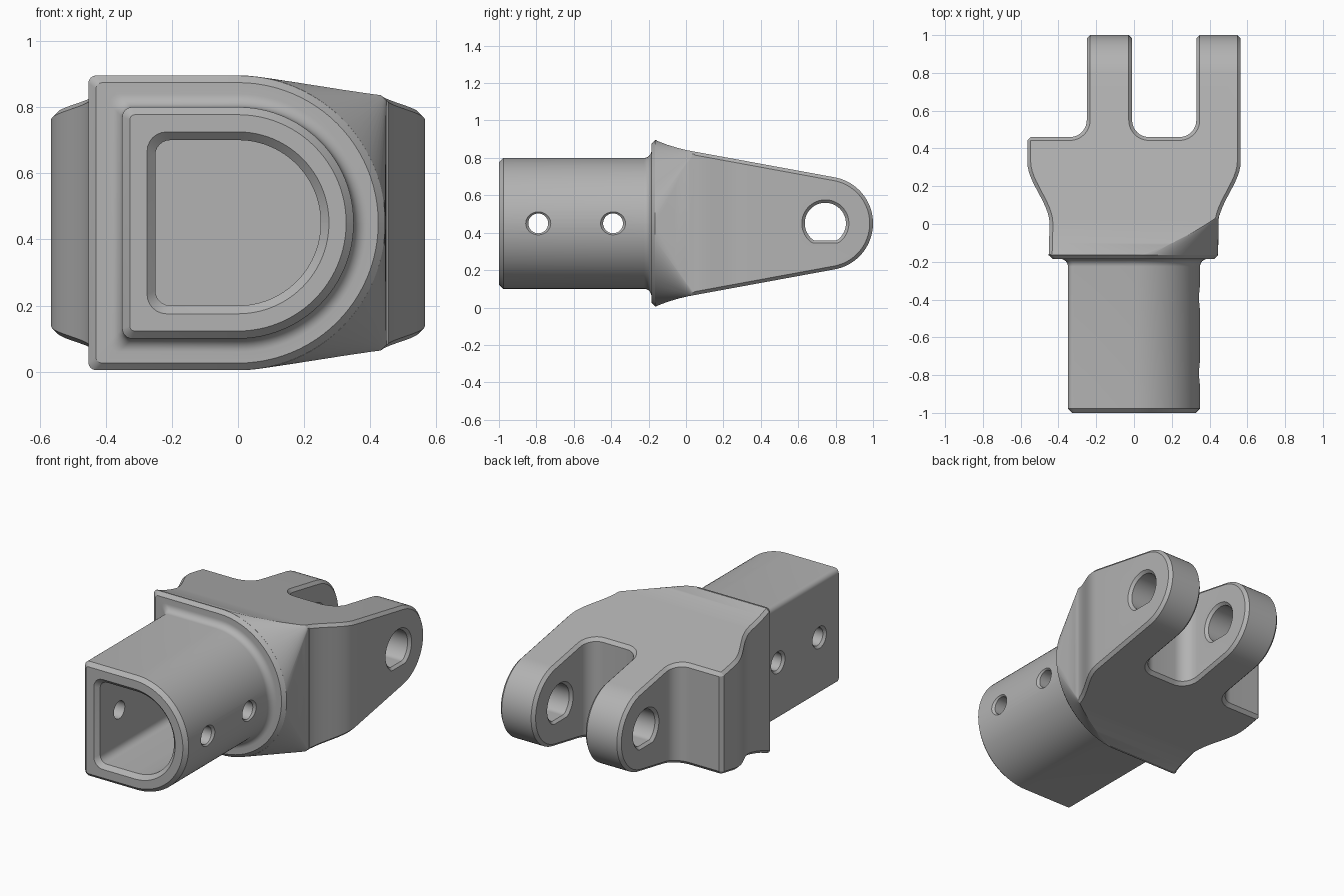
import bpy, bmesh, math
from math import sin, cos, pi, radians

if "Cube" in bpy.data.objects:
    bpy.data.objects.remove(bpy.data.objects["Cube"])

MID = 0.45  # height of the centre line

metal = bpy.data.materials.new("grey_metal")
metal.use_nodes = True
GREY = (0.45, 0.45, 0.45, 1)
metal.diffuse_color = GREY
metal.node_tree.nodes["Principled BSDF"].inputs["Base Color"].default_value = GREY


def loft(name, sections):
    """Skin a list of matching closed loops and cap both ends."""
    bm = bmesh.new()
    rings = [[bm.verts.new(p) for p in s] for s in sections]
    n = len(rings[0])
    for a, b in zip(rings, rings[1:]):
        for i in range(n):
            j = (i + 1) % n
            bm.faces.new((a[i], a[j], b[j], b[i]))
    bm.faces.new(rings[0])
    bm.faces.new(rings[-1])
    bmesh.ops.recalc_face_normals(bm, faces=bm.faces)
    mesh = bpy.data.meshes.new(name)
    bm.to_mesh(mesh)
    bm.free()
    mesh.materials.append(metal)
    ob = bpy.data.objects.new(name, mesh)
    bpy.context.collection.objects.link(ob)
    return ob


def apply(ob, mod):
    bpy.ops.object.select_all(action='DESELECT')
    bpy.context.view_layer.objects.active = ob
    ob.select_set(True)
    bpy.ops.object.modifier_apply(modifier=mod.name)


def combine(ob, other, operation):
    mod = ob.modifiers.new("combine", 'BOOLEAN')
    mod.operation, mod.solver, mod.object = operation, 'EXACT', other
    apply(ob, mod)
    bpy.data.objects.remove(other)


def arc(cx, cy, r, start, end, n):
    return [(cx + r * cos(radians(start + (end - start) * i / n)),
             cy + r * sin(radians(start + (end - start) * i / n))) for i in range(n + 1)]


def section(y, left, right, half, r, c):
    """Cross-section with big corners r on the right and small corners c on the left."""
    r = min(r, half - 0.0005)
    pts = (arc(right - r, r - half, r, -90, 0, 24) + arc(right - r, half - r, r, 0, 90, 24)
           + arc(c - left, half - c, c, 90, 180, 6) + arc(c - left, c - half, c, 180, 270, 6))
    return [(x, y, MID + z) for x, z in pts]


def d_section(y, r, c):
    return section(y, r, r, r, r, c)


def hole_cutter(a, b, y, r, chamfer, flat):
    """Cutter along x, countersunk at a and b, with an optional flat underneath."""
    rings = []
    for x, rad in ((a - 0.02, r + chamfer + 0.02), (a + chamfer, r),
                   (b - chamfer, r), (b + 0.02, r + chamfer + 0.02)):
        rings.append([(x, y + u, MID + max(v, -flat * rad))
                      for u, v in arc(0, 0, rad, 0, 352.5, 47)])
    return loft("hole_cutter", rings)


# Fork body: plan outline with flared shoulders and two lugs
flare = [(0.447 + 0.118 * t * t * (3 - 2 * t), 0.33 * t) for t in [i / 12 for i in range(13)]]
plan = [(-0.455, -0.3), (0.447, -0.3)] + flare + [(0.565, 1), (0.33, 1)]
plan += arc(0.24, 0.55, 0.09, 0, -90, 10)
plan += arc(0.08, 0.55, 0.09, -90, -180, 10)
plan += [(-0.01, 1), (-0.25, 1)]
plan += arc(-0.34, 0.55, 0.09, 0, -90, 10)
plan += [(-0.565, 0.46)] + [(-x, y) for x, y in reversed(flare)]
fork = loft("fork_body", [[(x, y, z) for x, y in plan] for z in (-0.3, 1.3)])

# Side outline: tapering wedge with a round nose
upper = [(-0.3, 0.489), (-0.165, 0.445), (-0.1, 0.42), (-0.04, 0.402), (0.01, 0.39)]
nose = arc(0.75, 0, 0.25, 80, -80, 40)
outline = upper + nose + [(y, -h) for y, h in reversed(upper)]
wedge = loft("wedge", [[(x, y, MID + z) for y, z in outline] for x in (-1, 1)])
combine(fork, wedge, 'INTERSECT')

bevel = fork.modifiers.new("chamfer", 'BEVEL')
bevel.width, bevel.segments = 0.018, 1
bevel.limit_method, bevel.angle_limit = 'ANGLE', radians(32)
apply(fork, bevel)

# Blend from the round flange into the square shoulder
blend = loft("blend", [
    section(-0.165, 0.7, 0.445, 0.446, 0.446, 0.02),
    section(0.045, 0.7, 0.449, 0.386, 0.004, 0.02),
    section(0.06, 0.7, 0.7, 0.6, 0.004, 0.02),
    section(1.1, 0.7, 0.7, 0.6, 0.004, 0.02)])
combine(fork, blend, 'INTERSECT')

# Shank: D-shaped tube, fillet and flange in one skin
shank = [d_section(-1, 0.327, 0.015), d_section(-0.977, 0.35, 0.03)]
shank += [d_section(y, r, 0.03) for r, y in arc(0.39, -0.225, 0.04, 180, 90, 8)]
shank += [section(-0.185, 0.43, 0.424, 0.424, 0.424, 0.02),
          section(-0.165, 0.452, 0.445, 0.445, 0.445, 0.022),
          section(-0.158, 0.452, 0.445, 0.445, 0.445, 0.022)]
combine(fork, loft("shank", shank), 'UNION')

# Pocket in the shank with a chamfered mouth
combine(fork, loft("pocket", [d_section(-1.02, 0.295, 0.07), d_section(-0.975, 0.25, 0.045),
                              d_section(-0.2, 0.25, 0.045)]), 'DIFFERENCE')

# Cross holes in the shank, pin holes in the lugs
for y in (-0.79, -0.39):
    combine(fork, hole_cutter(-0.35, 0.35, y, 0.053, 0.014, 2), 'DIFFERENCE')
for a, b in ((-0.25, -0.01), (0.33, 0.565)):
    combine(fork, hole_cutter(a, b, 0.745, 0.11, 0.016, 0.84), 'DIFFERENCE')

bpy.ops.object.select_all(action='DESELECT')
fork.select_set(True)
bpy.context.view_layer.objects.active = fork
bpy.ops.object.shade_smooth_by_angle(angle=radians(28))
